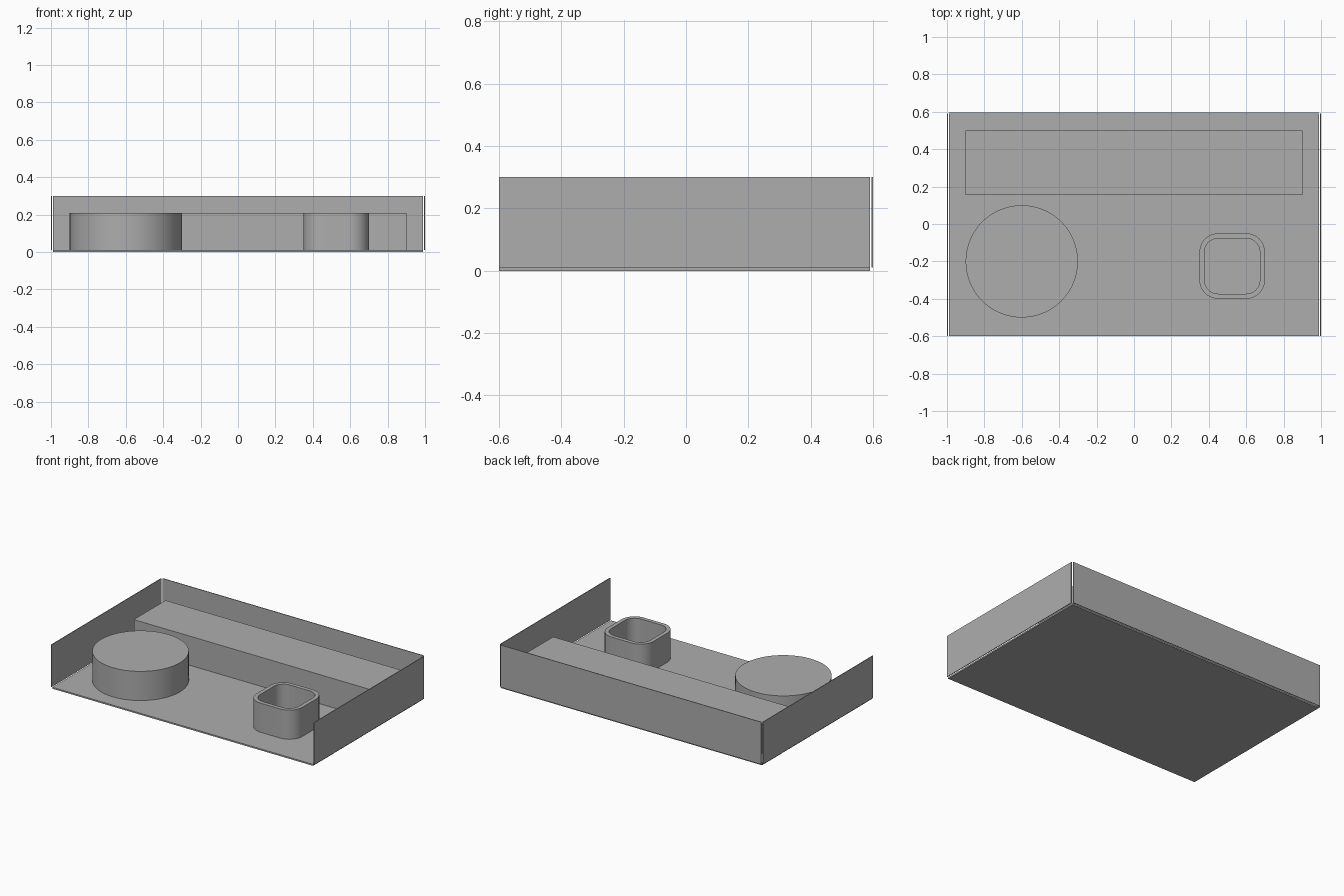
import bpy
import bmesh
from math import cos, sin, pi, radians

cube = bpy.data.objects.get("Cube")
if cube:
    bpy.data.objects.remove(cube, do_unlink=True)

grey = bpy.data.materials.new("plain grey")
grey.use_nodes = True
colour = (0.42, 0.42, 0.42, 1)
grey.diffuse_color = colour
grey.node_tree.nodes["Principled BSDF"].inputs["Base Color"].default_value = colour

T = 0.005       # sheet thickness
BASE = 0.01     # underside of the contents
TOP = 0.21      # top of the contents


def finish(name, bm, smooth=False):
    bmesh.ops.recalc_face_normals(bm, faces=bm.faces)
    mesh = bpy.data.meshes.new(name)
    bm.to_mesh(mesh)
    bm.free()
    mesh.materials.append(grey)
    obj = bpy.data.objects.new(name, mesh)
    bpy.context.collection.objects.link(obj)
    if smooth:
        bpy.ops.object.select_all(action="DESELECT")
        obj.select_set(True)
        bpy.context.view_layer.objects.active = obj
        bpy.ops.object.shade_smooth_by_angle(angle=radians(30))
    return obj


def box(name, x, y, z):
    bm = bmesh.new()
    bmesh.ops.create_cube(bm, size=1)
    for v in bm.verts:
        for i, (lo, hi) in enumerate((x, y, z)):
            v.co[i] = lo if v.co[i] < 0 else hi
    return finish(name, bm)


def rounded_square(cx, cy, half, radius, steps=10):
    points = []
    for corner in range(4):
        mid = pi / 4 + corner * pi / 2
        ox = (half - radius) * (1 if cos(mid) > 0 else -1)
        oy = (half - radius) * (1 if sin(mid) > 0 else -1)
        for s in range(steps + 1):
            a = (corner + s / steps) * pi / 2
            points.append((cx + ox + radius * cos(a), cy + oy + radius * sin(a)))
    return points


# Thin open-fronted tray with narrow seams between its panels
box("floor_panel", (-0.99, 0.99), (-0.6, 0.59), (0, BASE))
box("back_wall", (-0.99, 0.99), (0.6 - T, 0.6), (BASE, 0.3))
box("left_wall", (1 - T, 1), (-0.6, 0.59), (BASE, 0.3))
box("right_wall", (-1, T - 1), (-0.6, 0.59), (BASE, 0.3))

# Long block along the back
box("long_block", (-0.9, 0.9), (0.155, 0.5), (BASE, TOP))

# Round drum
bm = bmesh.new()
bmesh.ops.create_cone(bm, cap_ends=True, segments=96, radius1=0.3, radius2=0.3,
                      depth=TOP - BASE)
bmesh.ops.translate(bm, verts=bm.verts, vec=(-0.6, -0.2, (TOP + BASE) / 2))
finish("round_drum", bm, True)

# Hollow square cup with rounded corners
bm = bmesh.new()
outer = rounded_square(0.525, -0.225, 0.175, 0.1)
inner = rounded_square(0.525, -0.225, 0.148, 0.073)
rings = [[bm.verts.new((x, y, z)) for x, y in outline]
         for outline, z in ((outer, BASE), (outer, TOP), (inner, TOP), (inner, BASE))]
count = len(outer)
for k in range(4):
    a, b = rings[k], rings[(k + 1) % 4]
    for i in range(count):
        j = (i + 1) % count
        bm.faces.new((a[i], a[j], b[j], b[i]))
finish("square_cup", bm, True)
